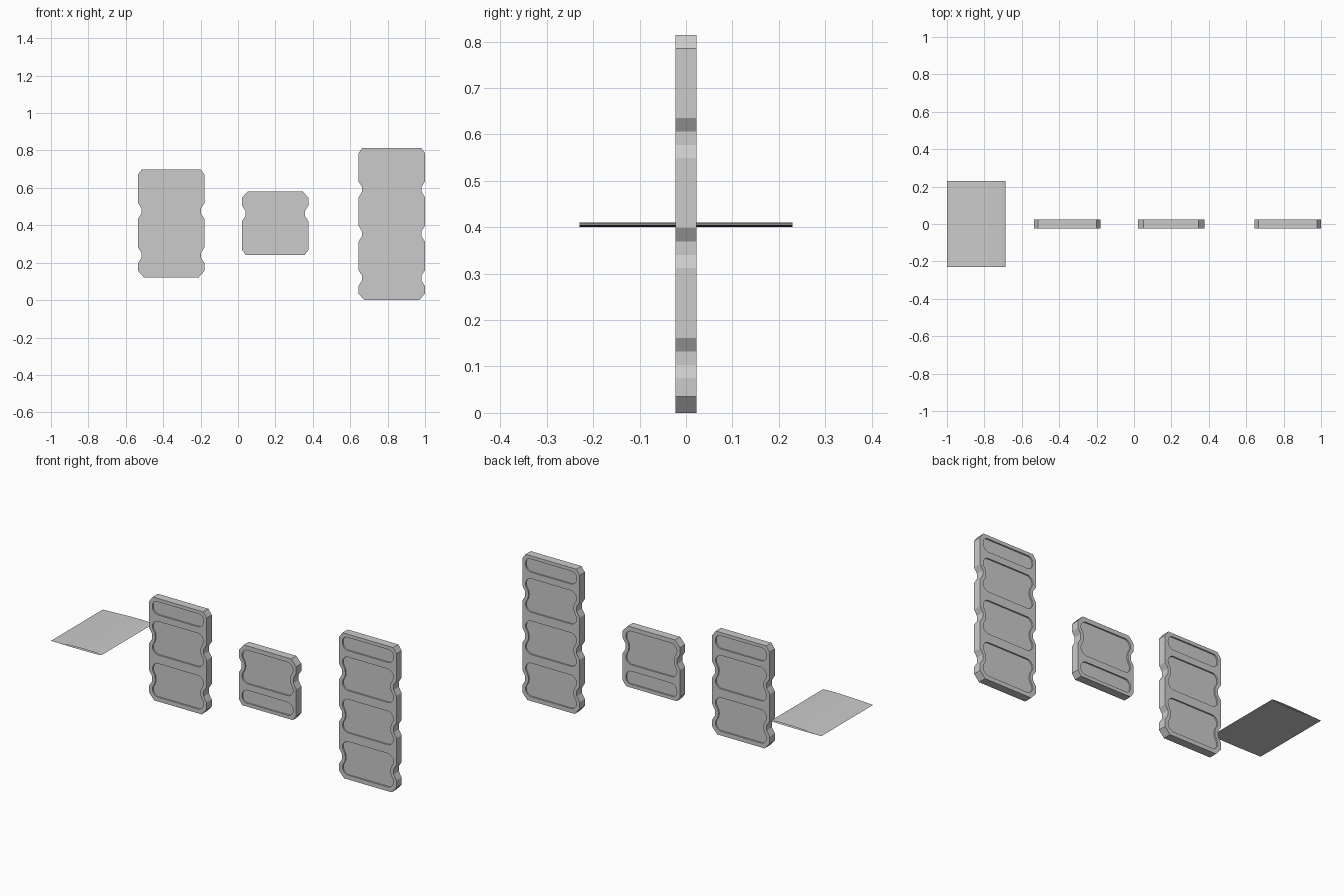
import bpy, bmesh, math
from mathutils import Vector

if "Cube" in bpy.data.objects:
    bpy.data.objects.remove(bpy.data.objects["Cube"])

W = 0.178      # half width of a panel
T = 0.023      # half thickness
PITCH = 0.237  # distance between notches
DEPTH = 0.008  # pocket depth


def prism(name, outlines, y0, y1, caps=True):
    """Extrude closed x/z outlines along y into one object."""
    bm = bmesh.new()
    for pts in outlines:
        a = [bm.verts.new((x, y0, z)) for x, z in pts]
        b = [bm.verts.new((x, y1, z)) for x, z in pts]
        n = len(pts)
        for i in range(n):
            j = (i + 1) % n
            bm.faces.new((a[i], a[j], b[j], b[i]))
        if caps:
            bm.faces.new(a[::-1])
            bm.faces.new(b)
    bmesh.ops.recalc_face_normals(bm, faces=bm.faces)
    me = bpy.data.meshes.new(name)
    bm.to_mesh(me)
    bm.free()
    ob = bpy.data.objects.new(name, me)
    bpy.context.collection.objects.link(ob)
    return ob


def mirrored(right):
    """Close a right-hand outline (bottom to top) with its mirror image."""
    return right + [(-x, z) for x, z in reversed(right)]


def rounded(pts, r, seg=3):
    """Round every corner of an outline with a quadratic curve."""
    out = []
    for i, p in enumerate(pts):
        p, a, b = Vector(p), Vector(pts[i - 1]), Vector(pts[(i + 1) % len(pts)])
        s = p + (a - p).normalized() * min(r, (a - p).length * 0.45)
        e = p + (b - p).normalized() * min(r, (b - p).length * 0.45)
        for k in range(seg + 1):
            t = k / seg
            out.append(tuple(s * (1 - t) ** 2 + p * 2 * t * (1 - t) + e * t * t))
    return out


def panel(name, x, z, notches, flipped=False):
    top = 0.118 + PITCH * (notches - 1) + 0.2225
    centres = [0.118 + PITCH * i for i in range(notches)]
    # notched outline
    right = [(W - 0.031, 0), (W, 0.035)]
    for c in centres:
        right += [(W, c - 0.043), (W - 0.018, c - 0.0145),
                  (W - 0.018, c + 0.0145), (W, c + 0.043)]
    right += [(W, top - 0.029), (W - 0.021, top)]
    # pockets: one tall per notch and one short at the end
    w = W - 0.02
    pockets = []
    for c in centres:
        pockets.append(rounded(mirrored([
            (w - 0.02, c - 0.094), (w, c - 0.07), (w, c - 0.047),
            (w - 0.018, c - 0.018), (w - 0.018, c + 0.018),
            (w, c + 0.047), (w, c + 0.07), (w - 0.02, c + 0.094)]), 0.015))
    pockets.append(rounded(mirrored([
        (w - 0.02, top - 0.092), (w, top - 0.07),
        (w, top - 0.038), (w - 0.016, top - 0.019)]), 0.015))

    def place(pts):
        return [(x + px, z + (top - pz if flipped else pz)) for px, pz in pts]

    ob = prism(name, [place(mirrored(right))], -T, T)
    bpy.context.view_layer.objects.active = ob
    for s in (-1, 1):
        y = sorted((s * (T - DEPTH), s * (T + 0.02)))
        cut = prism("pocket_cutter", [place(p) for p in pockets], *y)
        cut.hide_render = True
        m = ob.modifiers.new("pockets", 'BOOLEAN')
        m.operation, m.solver, m.object = 'DIFFERENCE', 'EXACT', cut
        bpy.ops.object.modifier_apply(modifier=m.name)
        bpy.data.objects.remove(cut)
    return ob


panel("medium_panel", -0.357, 0.122, 2)
panel("short_panel", 0.199, 0.241, 1, flipped=True)
panel("tall_panel", 0.822, 0.0, 3)

# thin open-ended wing blade, blunt edge towards +x
N = 12
upper, lower = [], []
for i in range(N + 1):
    t = (1 - math.cos(math.pi * i / N)) / 2
    h = 2.6 * (0.2969 * math.sqrt(t) - 0.126 * t - 0.3516 * t**2
               + 0.2843 * t**3 - 0.1036 * t**4)
    x = -0.687 - 0.313 * t
    zc = 0.405 - 0.003 * t
    upper.append((x, zc + 0.0235 * h))
    lower.append((x, zc - 0.0125 * h))
blade = prism("wing_blade", [upper + lower[-2:0:-1]], -0.229, 0.229, caps=False)
bpy.context.view_layer.objects.active = blade
blade.select_set(True)
bpy.ops.object.shade_smooth_by_angle(angle=math.radians(40))
